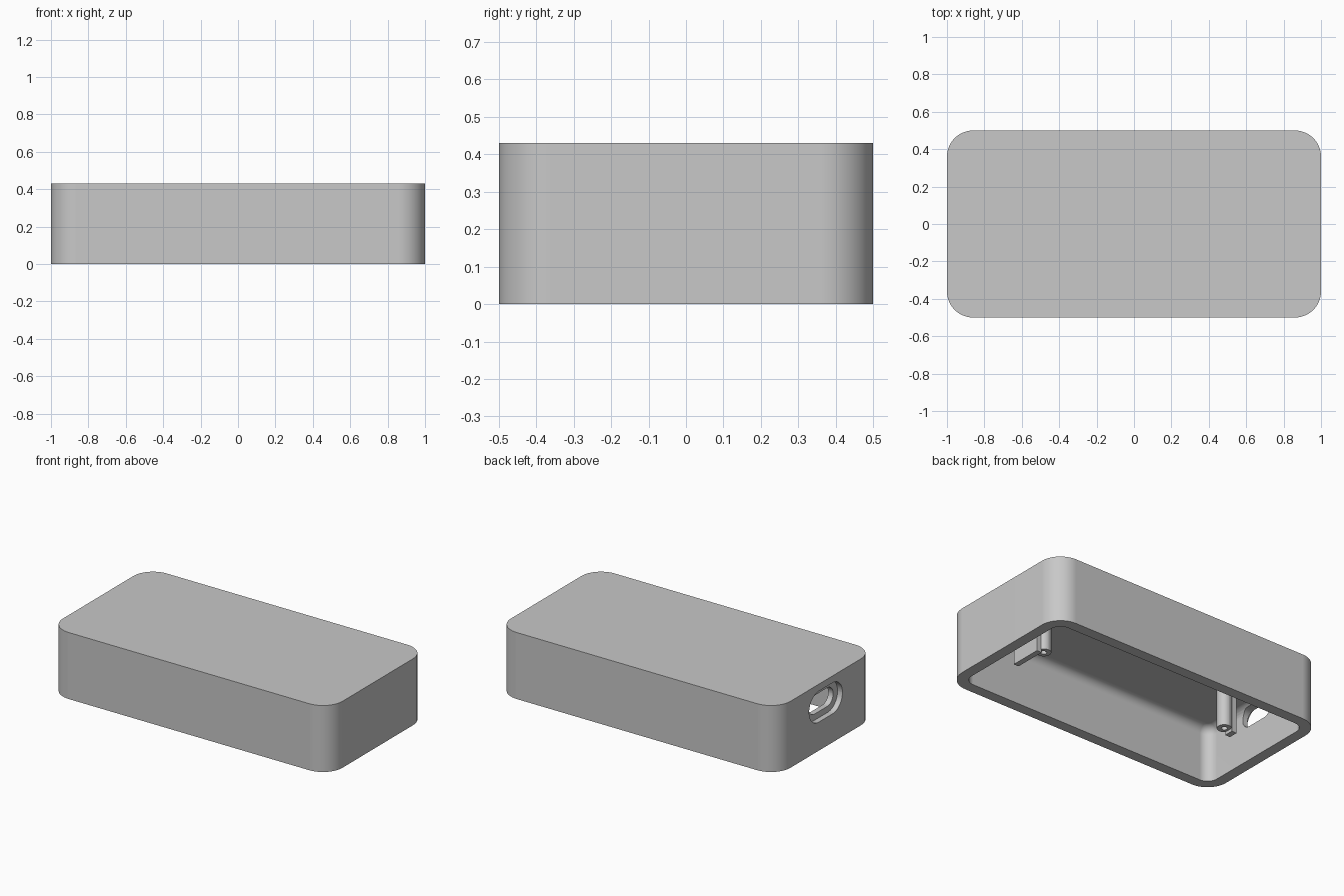
import bpy, bmesh, math
from mathutils import Vector

if "Cube" in bpy.data.objects:
    bpy.data.objects.remove(bpy.data.objects["Cube"])

HEIGHT, WALL, CORNER = 0.43, 0.07, 0.14
CEILING = HEIGHT - WALL

grey = bpy.data.materials.new("plain grey")
grey.use_nodes = True
colour = (0.58, 0.58, 0.58, 1)
grey.diffuse_color = colour
grey.node_tree.nodes["Principled BSDF"].inputs["Base Color"].default_value = colour


def rounded(half_w, half_h, radius, steps=12):
    """Outline of a rounded rectangle, counter-clockwise."""
    points = []
    for quarter in range(4):
        sx = 1 if quarter in (0, 3) else -1
        sy = 1 if quarter < 2 else -1
        for i in range(steps + 1):
            a = (quarter + i / steps) * math.pi / 2
            points.append((sx * (half_w - radius) + radius * math.cos(a),
                           sy * (half_h - radius) + radius * math.sin(a)))
    return points


def loft(name, rings):
    """Closed solid through matching rings of 3D points."""
    bm = bmesh.new()
    loops = [[bm.verts.new(p) for p in ring] for ring in rings]
    for low, high in zip(loops, loops[1:]):
        for i in range(len(low)):
            j = (i + 1) % len(low)
            bm.faces.new((low[i], low[j], high[j], high[i]))
    bm.faces.new(loops[0][::-1])
    bm.faces.new(loops[-1])
    bmesh.ops.remove_doubles(bm, verts=bm.verts, dist=1e-5)
    bmesh.ops.recalc_face_normals(bm, faces=bm.faces)
    mesh = bpy.data.meshes.new(name)
    bm.to_mesh(mesh)
    bm.free()
    mesh.materials.append(grey)
    obj = bpy.data.objects.new(name, mesh)
    bpy.context.collection.objects.link(obj)
    return obj


def upright(outline, z, x=0, y=0):
    return [Vector((x + u, y + v, z)) for u, v in outline]


def sideways(outline, x, z):
    return [Vector((x, u, z + v)) for u, v in outline]


def select(obj):
    bpy.ops.object.select_all(action='DESELECT')
    obj.select_set(True)
    bpy.context.view_layer.objects.active = obj


def cut(obj, cutter):
    cutter.hide_render = True
    mod = obj.modifiers.new("cut", 'BOOLEAN')
    mod.operation = 'DIFFERENCE'
    mod.solver = 'EXACT'
    mod.object = cutter
    select(obj)
    bpy.ops.object.modifier_apply(modifier=mod.name)
    bpy.data.objects.remove(cutter)


def smooth(obj):
    select(obj)
    bpy.ops.object.shade_smooth_by_angle(angle=math.radians(30))
    mod = obj.modifiers.new("even shading", 'WEIGHTED_NORMAL')
    mod.keep_sharp = True


# Outer shell, open underneath
body = rounded(1, 0.5, CORNER)
shell = loft("case_shell", [upright(body, 0), upright(body, HEIGHT)])

# Cavity with a soft edge where the walls meet the ceiling
inner_radius, fillet = CORNER - WALL, 0.055
cavity_rings = [upright(rounded(1 - WALL, 0.5 - WALL, inner_radius), -0.05)]
for i in range(7):
    a = i / 6 * math.pi / 2
    inset = fillet * (1 - math.cos(a))
    outline = rounded(1 - WALL - inset, 0.5 - WALL - inset, inner_radius - inset)
    cavity_rings.append(upright(outline, CEILING - fillet + fillet * math.sin(a)))
cut(shell, loft("cavity_cutter", cavity_rings))

# Cable port: a shallow outer recess around a smaller through slot
PORT_Z = 0.285
recess = rounded(0.17, 0.1, 0.0995)
slot = rounded(0.125, 0.06, 0.0595)
cut(shell, loft("recess_cutter", [sideways(recess, -1.05, PORT_Z),
                                  sideways(recess, -0.965, PORT_Z)]))
cut(shell, loft("slot_cutter", [sideways(slot, -1.05, PORT_Z),
                                sideways(slot, -0.88, PORT_Z)]))
smooth(shell)

# Screw posts hanging from the ceiling, each with a support rib
POST_X, POST_TIP = 0.685, 0.09
for side, label, rib_start, rib_end in ((1, "left", -0.19, 0.02),
                                        (-1, "right", -0.03, 0.03)):
    x = side * POST_X
    post_outline = rounded(0.044, 0.044, 0.0439, 8)
    post = loft(label + "_screw_post", [upright(post_outline, POST_TIP, x),
                                        upright(post_outline, CEILING + 0.01, x)])
    bore = rounded(0.018, 0.018, 0.0179, 6)
    cut(post, loft("bore_cutter", [upright(bore, 0, x), upright(bore, 0.25, x)]))
    smooth(post)
    middle, half = (rib_start + rib_end) / 2, (rib_end - rib_start) / 2
    rib_outline = rounded(0.018, half, 0.001, 1)
    rib_x = x + side * 0.05
    loft(label + "_post_rib", [upright(rib_outline, POST_TIP - 0.02, rib_x, middle),
                               upright(rib_outline, CEILING + 0.01, rib_x, middle)])
